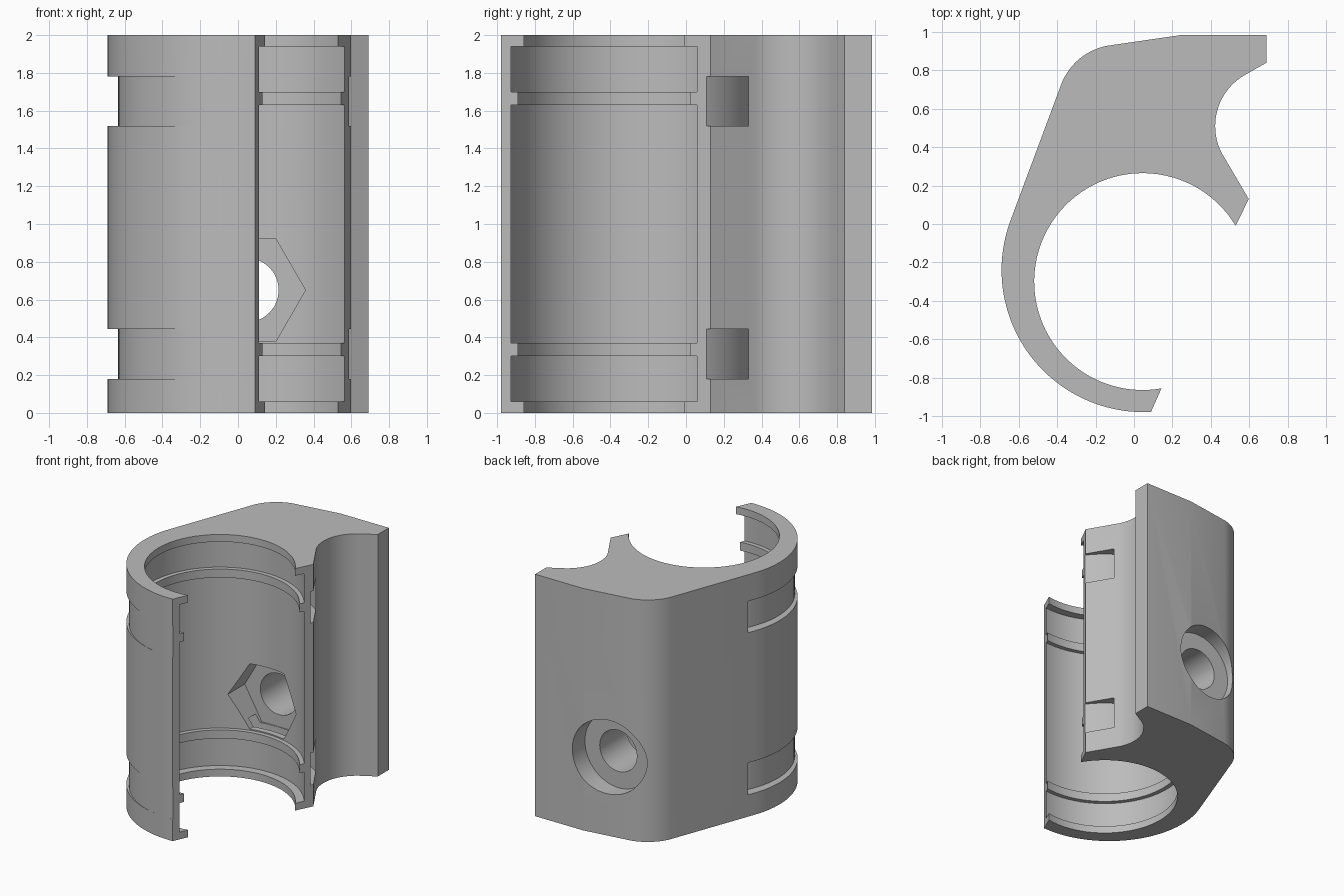
import bpy, bmesh
from math import sin, cos, radians, pi
from mathutils import Matrix

default = bpy.data.objects.get("Cube")
if default:
    bpy.data.objects.remove(default, do_unlink=True)

HEIGHT = 2.0
BORE = (0.045, -0.30)      # axis of the round bore
BOLT_Z = 0.65              # height of the bolt hole


def arc(centre, r, a0, a1, n):
    """Points along an arc, angles in degrees."""
    steps = [radians(a0 + (a1 - a0) * i / n) for i in range(n + 1)]
    return [(centre[0] + r * cos(a), centre[1] + r * sin(a)) for a in steps]


def finish(name, bm):
    bmesh.ops.recalc_face_normals(bm, faces=bm.faces)
    mesh = bpy.data.meshes.new(name)
    bm.to_mesh(mesh)
    bm.free()
    ob = bpy.data.objects.new(name, mesh)
    bpy.context.collection.objects.link(ob)
    return ob


def prism(name, points, z0, z1, along_y=False):
    """Extrude a flat outline upwards, or backwards along y."""
    bm = bmesh.new()
    face = bm.faces.new([bm.verts.new((x, y, z0)) for x, y in points])
    out = bmesh.ops.extrude_face_region(bm, geom=[face])
    top = [g for g in out["geom"] if isinstance(g, bmesh.types.BMVert)]
    bmesh.ops.translate(bm, vec=(0, 0, z1 - z0), verts=top)
    if along_y:
        bm.transform(Matrix.Rotation(-pi / 2, 4, 'X'))
    return finish(name, bm)


def ring(name, section, n=96):
    """Revolve a closed (radius, height) section about the bore axis."""
    bm = bmesh.new()
    loops = []
    for i in range(n):
        a = 2 * pi * i / n
        loops.append([bm.verts.new((BORE[0] + r * cos(a), BORE[1] + r * sin(a), z))
                      for r, z in section])
    m = len(section)
    for i in range(n):
        p, q = loops[i], loops[(i + 1) % n]
        for j in range(m):
            k = (j + 1) % m
            bm.faces.new((p[j], q[j], q[k], p[k]))
    return finish(name, bm)


def bolt_cutter(name, r, y0, y1, sides):
    points = arc((BORE[0], -BOLT_Z), r, 0, 360, sides)[:-1]
    return prism(name, points, y0, y1, along_y=True)


# Main body: open clamp around the bore, with a second concave channel
outline = (
    arc((0.05, -0.24), 0.74, -87, -201.2, 44)           # outer shell
    + arc((-0.08, 0.614), 0.32, 158.8, 100.4, 14)       # rounded back corner
    + [(0.25, 0.985), (0.69, 0.985), (0.69, 0.84)]      # back plate
    + arc((0.73, 0.51), 0.307, 121, 207, 22)            # concave channel
    + [(0.598, 0.13)]                                   # lip
    + arc(BORE, 0.565, 31, 280, 64)                     # bore
)
body = prism("bearing_clamp", outline, 0, HEIGHT)

# Stepped recess inside the bore, leaving end lips and two retaining ribs
half = [(0.06, 0.63), (0.30, 0.63), (0.30, 0.595), (0.37, 0.595), (0.37, 0.63)]
steps = [(r, z) for z, r in half]
steps += [(r, HEIGHT - z) for r, z in reversed(steps)]
cutters = [ring("bore_recess_cutter", [(0.4, 0.06)] + steps + [(0.4, HEIGHT - 0.06)])]

# Strap slots running around the bore
for label, z0, z1 in (("lower", 0.18, 0.445), ("upper", 1.52, 1.78)):
    cutters.append(ring(label + "_strap_slot_cutter",
                        [(0.68, z0), (0.766, z0), (0.766, z1), (0.68, z1)]))

# Bolt hole with a hexagonal nut pocket inside and a counterbore at the back
cutters.append(bolt_cutter("nut_pocket_cutter", 0.312, 0.0, 0.47, 6))
cutters.append(bolt_cutter("bolt_hole_cutter", 0.17, 0.02, 1.2, 48))
cutters.append(bolt_cutter("counterbore_cutter", 0.305, 0.82, 1.25, 64))

bpy.ops.object.select_all(action='DESELECT')
body.select_set(True)
bpy.context.view_layer.objects.active = body
for cutter in cutters:
    mod = body.modifiers.new("cut", 'BOOLEAN')
    mod.operation = 'DIFFERENCE'
    mod.solver = 'EXACT'
    mod.object = cutter
    bpy.ops.object.modifier_apply(modifier=mod.name)
    bpy.data.objects.remove(cutter, do_unlink=True)

# Single grey plastic
grey = bpy.data.materials.new("grey_plastic")
grey.use_nodes = True
colour = (0.5, 0.5, 0.5, 1)
grey.diffuse_color = colour
grey.node_tree.nodes["Principled BSDF"].inputs["Base Color"].default_value = colour
body.data.materials.clear()
body.data.materials.append(grey)

bpy.ops.object.shade_smooth_by_angle(angle=radians(25))
